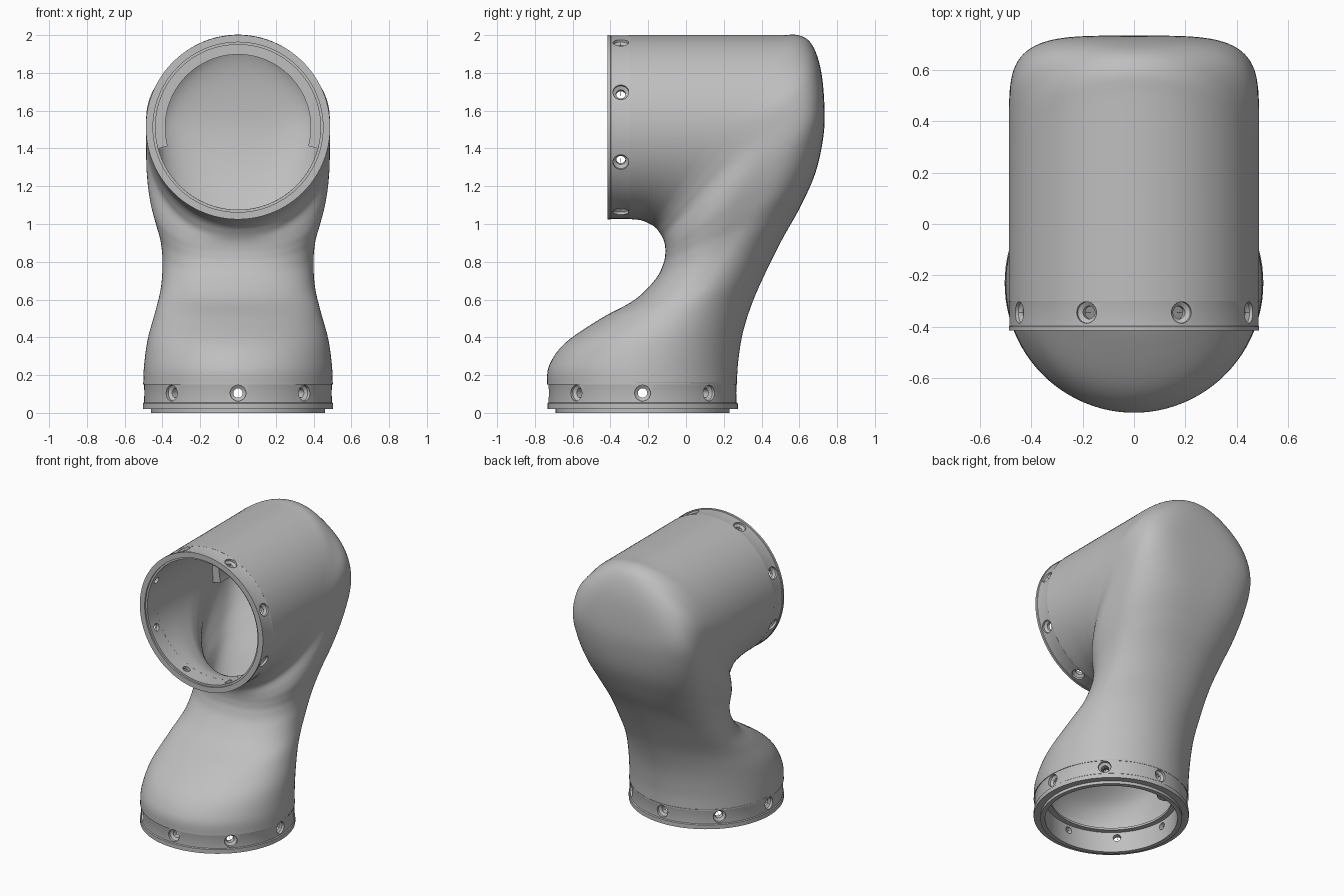
import bpy, bmesh, math
from math import sin, cos, pi, radians
from mathutils import Matrix, Vector

if "Cube" in bpy.data.objects:
    bpy.data.objects.remove(bpy.data.objects["Cube"])

GREY = (0.52, 0.52, 0.52, 1)
metal = bpy.data.materials.new("satin grey")
metal.use_nodes = True
metal.diffuse_color = GREY
metal.node_tree.nodes["Principled BSDF"].inputs["Base Color"].default_value = GREY


def finish(name, bm):
    bmesh.ops.recalc_face_normals(bm, faces=bm.faces)
    mesh = bpy.data.meshes.new(name)
    bm.to_mesh(mesh)
    bm.free()
    obj = bpy.data.objects.new(name, mesh)
    bpy.context.collection.objects.link(obj)
    mesh.materials.append(metal)
    return obj


def smooth(obj):
    bpy.ops.object.select_all(action="DESELECT")
    obj.select_set(True)
    bpy.context.view_layer.objects.active = obj
    bpy.ops.object.shade_smooth_by_angle(angle=radians(30))


def apply(obj, modifier):
    bpy.context.view_layer.objects.active = obj
    bpy.ops.object.modifier_apply(modifier=modifier.name)


def lathe(bm, profile, matrix, steps=96, start=0.0, sweep=2 * pi):
    """Turn a closed (radius, height) profile about local z."""
    full = sweep > 6.28
    rings = []
    for i in range(steps if full else steps + 1):
        a = start + sweep * i / steps
        rings.append([bm.verts.new(matrix @ Vector((r * cos(a), r * sin(a), h)))
                      for r, h in profile])
    pairs = list(zip(rings, rings[1:]))
    if full:
        pairs.append((rings[-1], rings[0]))
    else:
        bm.faces.new(rings[0])
        bm.faces.new(rings[-1])
    n = len(profile)
    for a, b in pairs:
        for j in range(n):
            k = (j + 1) % n
            bm.faces.new((a[j], a[k], b[k], b[j]))


# Housing: cross-sections fanned from the base ring round to the front opening
# inner y, inner z, outer y, outer z, centre ratio, half width, outer squareness
SECTIONS = [
    (-.735, .15, .27, .15, .5, .502, 2),
    (-.725, .25, .275, .26, .5, .497, 2),
    (-.64, .37, .3, .42, .5, .477, 2),
    (-.45, .5, .35, .58, .5, .437, 2),
    (-.27, .6, .42, .74, .5, .407, 2.1),
    (-.16, .71, .51, .92, .5, .4, 2.2),
    (-.12, .79, .605, 1.09, .5, .413, 2.5),
    (-.11, .84, .685, 1.27, .52, .442, 3),
    (-.11, .875, .727, 1.46, .55, .47, 3.7),
    (-.115, .905, .733, 1.62, .6, .485, 4.1),
    (-.125, .93, .715, 1.81, .65, .487, 2.9),
    (-.14, .955, .67, 1.945, .575, .487, 2.17),
    (-.16, .98, .6, 1.998, .525, .487, 2),
    (-.19, 1, .48, 2, .512, .487, 2),
    (-.24, 1.02, .15, 2, .503, .487, 2),
    (-.3, 1.026, -.3, 2, .5, .487, 2),
]


def blend(s):
    """Catmull-Rom interpolation through the section table."""
    last = len(SECTIONS) - 1
    i = min(int(s), last - 1)
    t = s - i
    p = [SECTIONS[max(0, min(last, i + d))] for d in (-1, 0, 1, 2)]
    return [b + t / 2 * (c - a + t * (2 * a - 5 * b + 4 * c - d + t * (3 * (b - c) + d - a)))
            for a, b, c, d in zip(*p)]


def power(v, n):
    return math.copysign(abs(v) ** (2 / n), v)


def make_housing():
    bm = bmesh.new()
    rings, sides, sub = [], 96, 6
    count = (len(SECTIONS) - 1) * sub
    for i in range(count + 1):
        s = i / sub
        py, pz, qy, qz, t, width, outer = blend(s)
        p, q = Vector((0, py, pz)), Vector((0, qy, qz))
        mid = p.lerp(q, t)
        # the inner half is squarest where the neck runs into the barrel
        inner = 2 + 0.55 * cos(min(1, abs(s - 7) / 6) * pi / 2) ** 2
        ring = []
        for j in range(sides):
            a = 2 * pi * j / sides
            c = cos(a)
            n = outer if c > 0 else inner
            arm = (q - mid) if c > 0 else (mid - p)
            ring.append(bm.verts.new(mid + arm * power(c, n)
                                     + Vector((width * power(sin(a), n), 0, 0))))
        rings.append(ring)
    for a, b in zip(rings, rings[1:]):
        for j in range(sides):
            k = (j + 1) % sides
            bm.faces.new((a[j], a[k], b[k], b[j]))
    obj = finish("housing", bm)
    wall = obj.modifiers.new("wall", "SOLIDIFY")
    wall.thickness = 0.05
    wall.offset = -1
    apply(obj, wall)
    smooth(obj)


make_housing()

# Collars: turned flanges with eight counterbored screw holes each
base_frame = Matrix.Translation((0, -.23, 0))
mouth_frame = Matrix.Translation((0, -.415, 1.5125)) @ Matrix.Rotation(-pi / 2, 4, "X")


def make_collar(name, frame, profile, hole_height, seat, first):
    bm = bmesh.new()
    lathe(bm, profile, frame)
    collar = finish(name, bm)
    bm = bmesh.new()
    plug = [(.001, .3), (.025, .3), (.025, seat), (.042, seat + .012), (.042, .6), (.001, .6)]
    for i in range(8):
        turn = Matrix.Rotation(first + i * pi / 4, 4, "Z")
        place = Matrix.Translation((0, 0, hole_height)) @ Matrix.Rotation(pi / 2, 4, "Y")
        lathe(bm, plug, frame @ turn @ place, steps=24)
    cutter = finish(name + "_hole_cutter", bm)
    cutter.hide_render = True
    holes = collar.modifiers.new("holes", "BOOLEAN")
    holes.operation = "DIFFERENCE"
    holes.solver = "EXACT"
    holes.object = cutter
    apply(collar, holes)
    bpy.data.objects.remove(cutter)
    smooth(collar)


make_collar("base_collar", base_frame,
            [(.46, 0), (.46, .02), (.504, .02), (.504, .05), (.498, .055), (.498, .15),
             (.502, .16), (.395, .16), (.395, .145), (.43, .145), (.43, 0)],
            .105, .468, 0)
make_collar("mouth_collar", mouth_frame,
            [(.45, 0), (.488, 0), (.488, .015), (.485, .018), (.485, .108), (.487, .115),
             (.437, .125), (.437, .012), (.45, .012)],
            .07, .458, pi / 8)

# Internal ledge: partial ring deep inside the upper barrel
bm = bmesh.new()
lathe(bm, [(.385, .75), (.45, .75), (.45, .95), (.385, .95)], mouth_frame,
      steps=64, start=radians(-195), sweep=radians(210))
smooth(finish("inner_ledge", bm))

# Screw bosses standing on the base shelf, at the back
for side, angle in (("left", 45), ("right", 135)):
    bm = bmesh.new()
    spot = Matrix.Rotation(radians(angle), 4, "Z") @ Matrix.Translation((.36, 0, .15))
    lathe(bm, [(.02, 0), (.06, 0), (.06, .12), (.02, .12)], base_frame @ spot, steps=24)
    smooth(finish(side + "_base_boss", bm))
